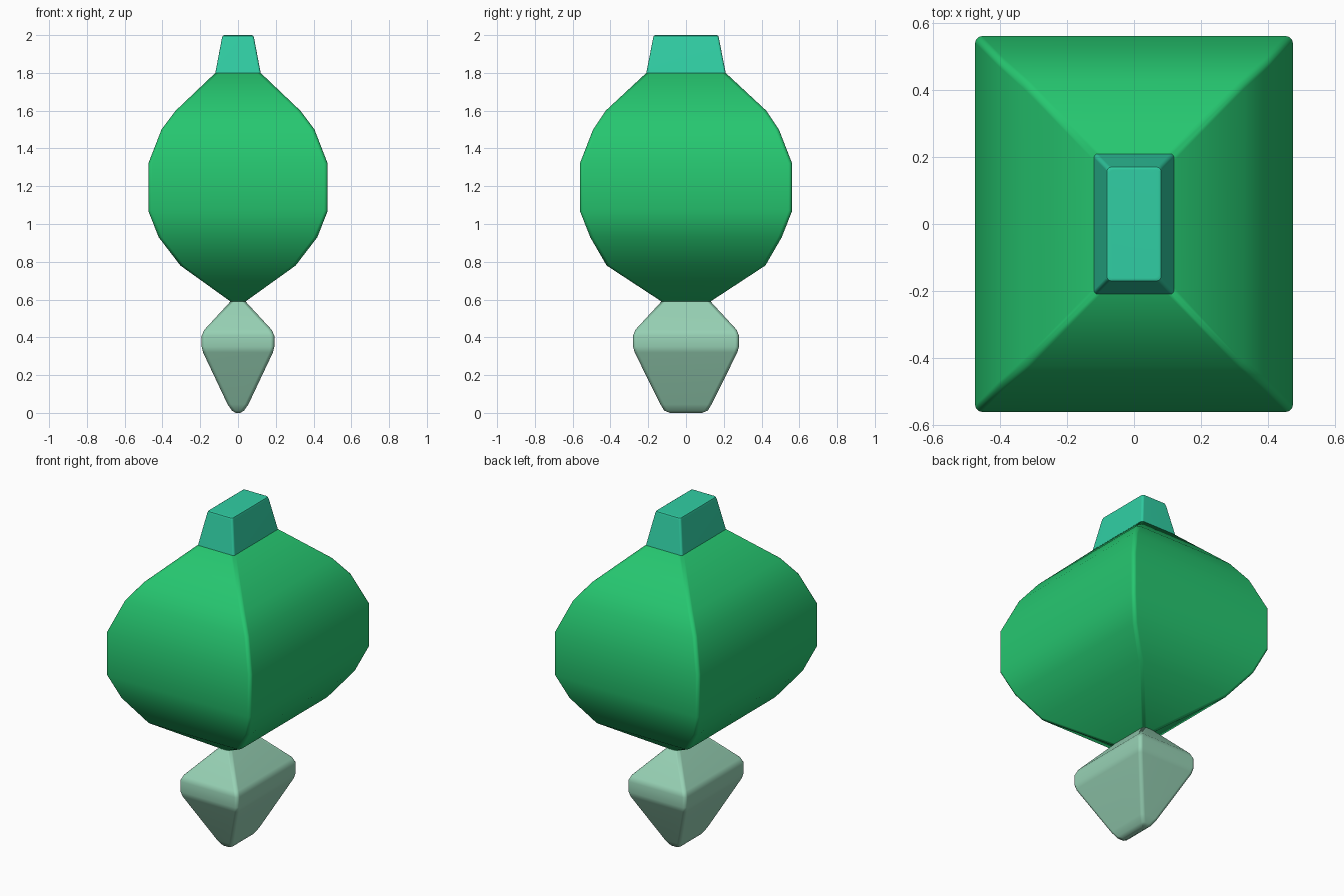
import bpy, bmesh, math

cube = bpy.data.objects.get("Cube")
if cube:
    bpy.data.objects.remove(cube, do_unlink=True)


def material(name, rgb):
    mat = bpy.data.materials.new(name)
    mat.use_nodes = True
    colour = (*rgb, 1)
    mat.diffuse_color = colour
    bsdf = next(n for n in mat.node_tree.nodes if n.type == 'BSDF_PRINCIPLED')
    bsdf.inputs["Base Color"].default_value = colour
    return mat


def rounded_rectangle(bm, half_x, half_y, z, radius, steps=3):
    """Ring of vertices around a rectangle with softened corners."""
    r = min(radius, half_x * 0.6, half_y * 0.6)
    ring = []
    for corner, (sx, sy) in enumerate([(1, 1), (-1, 1), (-1, -1), (1, -1)]):
        for i in range(steps + 1):
            a = (corner + i / steps) * math.pi / 2
            ring.append(bm.verts.new((sx * (half_x - r) + r * math.cos(a),
                                      sy * (half_y - r) + r * math.sin(a), z)))
    return ring


def loft(name, profile, mat, radius):
    """Solid through rectangles given as (z, half width, half depth)."""
    bm = bmesh.new()
    rings = [rounded_rectangle(bm, hx, hy, z, radius) for z, hx, hy in profile]
    n = len(rings[0])
    for low, high in zip(rings, rings[1:]):
        for i in range(n):
            j = (i + 1) % n
            bm.faces.new((low[i], low[j], high[j], high[i]))
    bm.faces.new(rings[0][::-1])
    bm.faces.new(rings[-1])
    mesh = bpy.data.meshes.new(name)
    bm.to_mesh(mesh)
    bm.free()
    mesh.materials.append(mat)
    obj = bpy.data.objects.new(name, mesh)
    bpy.context.collection.objects.link(obj)
    bpy.ops.object.select_all(action='DESELECT')
    obj.select_set(True)
    bpy.context.view_layer.objects.active = obj
    bpy.ops.object.shade_smooth_by_angle(angle=math.radians(40))
    weighted = obj.modifiers.new("Weighted Normals", 'WEIGHTED_NORMAL')
    weighted.keep_sharp = True
    return obj


green = material("leaf green", (0.019, 0.57, 0.162))
teal = material("teal", (0.03, 0.62, 0.37))
pale = material("pale sage", (0.31, 0.64, 0.46))

# Pale pointed foot
loft("lower_drop", [
    (0.0, 0.012, 0.085), (0.012, 0.032, 0.115), (0.045, 0.055, 0.135),
    (0.32, 0.185, 0.272), (0.35, 0.192, 0.28), (0.41, 0.192, 0.28),
    (0.44, 0.178, 0.268), (0.59, 0.04, 0.13)], pale, 0.02)

# Large bulging body
loft("body", [
    (0.59, 0.04, 0.13), (0.78, 0.305, 0.42), (0.93, 0.42, 0.507),
    (1.07, 0.475, 0.562), (1.32, 0.475, 0.562), (1.5, 0.405, 0.492),
    (1.6, 0.33, 0.425), (1.8, 0.12, 0.21)], green, 0.02)

# Tapered cap on top
loft("top_cap", [
    (1.8, 0.12, 0.21), (1.985, 0.085, 0.174), (1.996, 0.081, 0.17),
    (2.0, 0.073, 0.162)], teal, 0.012)
